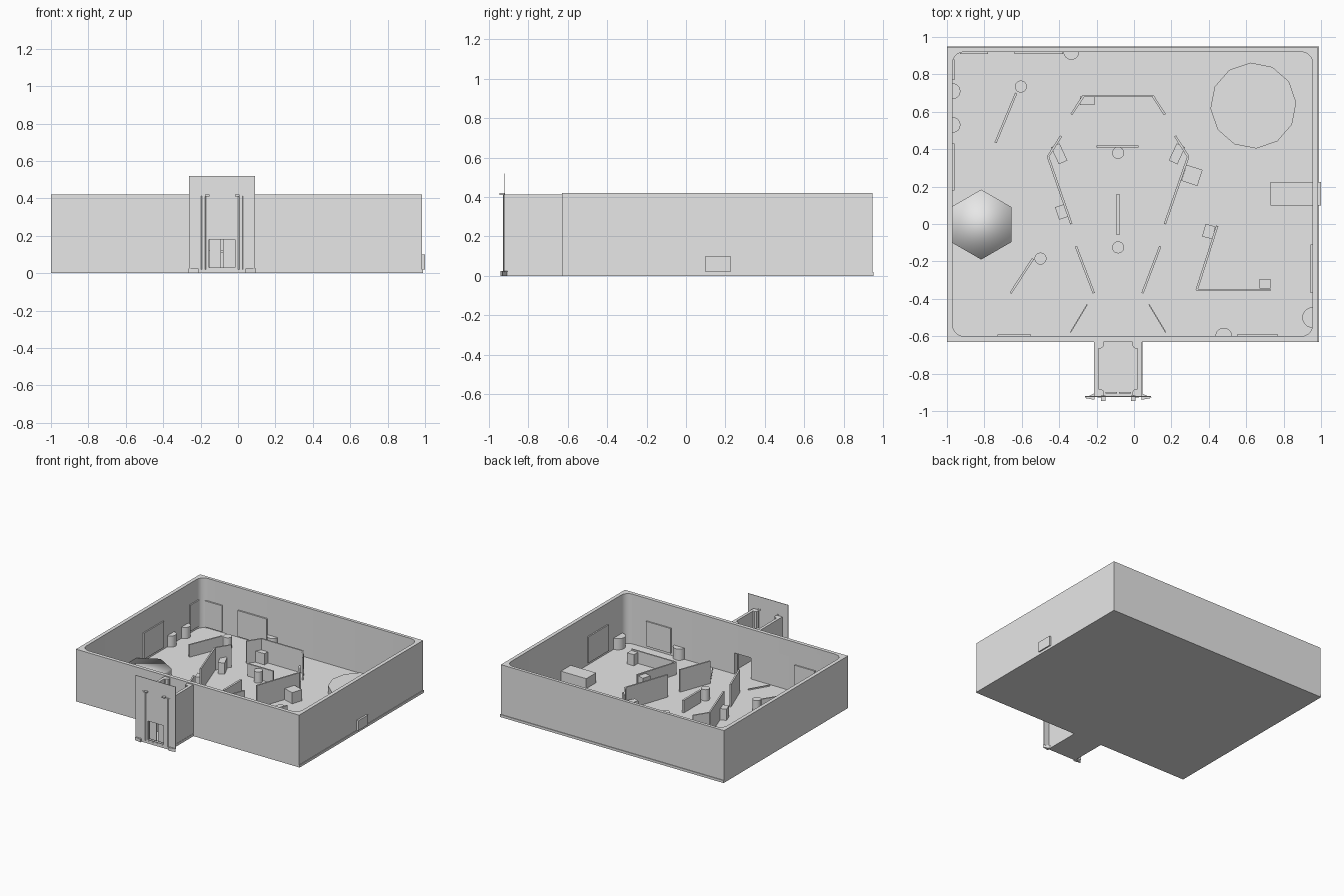
import bpy, bmesh, math
from mathutils import Vector, Matrix

cube = bpy.data.objects.get("Cube")
if cube:
    bpy.data.objects.remove(cube, do_unlink=True)

grey = bpy.data.materials.new("plain_grey")
grey.use_nodes = True
grey.diffuse_color = (0.8, 0.8, 0.8, 1)
grey.node_tree.nodes["Principled BSDF"].inputs["Base Color"].default_value = (0.8, 0.8, 0.8, 1)

FLOOR = 0.02
MID = -0.085            # centre line of the entrance and the middle display


def prism(name, outline, z0, z1):
    """Upright solid from a flat outline."""
    bm = bmesh.new()
    face = bm.faces.new([bm.verts.new((x, y, z0)) for x, y in outline])
    up = bmesh.ops.extrude_face_region(bm, geom=[face])
    for v in up["geom"]:
        if isinstance(v, bmesh.types.BMVert):
            v.co.z = z1
    bmesh.ops.recalc_face_normals(bm, faces=bm.faces)
    me = bpy.data.meshes.new(name)
    bm.to_mesh(me)
    bm.free()
    me.materials.append(grey)
    ob = bpy.data.objects.new(name, me)
    bpy.context.collection.objects.link(ob)
    return ob


def box(name, x0, x1, y0, y1, z0, z1):
    return prism(name, [(x0, y0), (x1, y0), (x1, y1), (x0, y1)], z0, z1)


def turned_box(name, x, y, w, d, angle, height):
    turn = Matrix.Rotation(math.radians(angle), 2)
    pts = [turn @ Vector((sx * w / 2, sy * d / 2)) for sx, sy in
           ((-1, -1), (1, -1), (1, 1), (-1, 1))]
    return prism(name, [(x + p.x, y + p.y) for p in pts], FLOOR, height)


def disc(name, x, y, r, sides, height, start=0, sweep=360):
    n = sides if sweep == 360 else sides + 1
    pts = [math.radians(start + sweep * i / sides) for i in range(n)]
    return prism(name, [(x + r * math.cos(a), y + r * math.sin(a)) for a in pts], FLOOR, height)


def panel(name, path, height, thick=0.012):
    """Thin standing boards along a path."""
    for a, b in zip(path, path[1:]):
        a, b = Vector(a), Vector(b)
        side = (b - a).normalized().orthogonal() * thick / 2
        prism(name, [a - side, b - side, b + side, a + side], FLOOR, height)


def rounded(x0, x1, y0, y1, r, steps=5):
    pts = []
    for i, (cx, cy) in enumerate(((x1 - r, y1 - r), (x0 + r, y1 - r),
                                  (x0 + r, y0 + r), (x1 - r, y0 + r))):
        for k in range(steps + 1):
            a = math.pi / 2 * (i + k / steps)
            pts.append((cx + r * math.cos(a), cy + r * math.sin(a)))
    return pts


def cut(ob, cutter):
    mod = ob.modifiers.new("opening", "BOOLEAN")
    mod.operation, mod.solver, mod.object = "DIFFERENCE", "EXACT", cutter
    bpy.context.view_layer.update()
    ev = ob.evaluated_get(bpy.context.evaluated_depsgraph_get())
    me = bpy.data.meshes.new_from_object(ev)
    ob.modifiers.clear()
    ob.data = me
    bpy.data.objects.remove(cutter, do_unlink=True)


# Hall: base slab and walls with a rounded inside and a doorway
box("base_slab", -1, 0.99, -0.63, 0.95, 0, FLOOR)
walls = box("outer_walls", -1, 0.985, -0.63, 0.945, FLOOR, 0.42)
cut(walls, prism("cutter", rounded(-0.97, 0.955, -0.6, 0.92, 0.06), FLOOR - 0.1, 0.6))
cut(walls, box("cutter", -0.16, -0.01, -0.7, -0.5, FLOOR - 0.01, 0.19))

# Entrance passage
box("passage_floor", -0.21, 0.045, -0.925, -0.63, 0, FLOOR)
for s in (-1, 1):
    a, b = sorted((MID + s * 0.105, MID + s * 0.128))
    box("passage_wall", a, b, -0.925, -0.63, FLOOR, 0.412)
    for y in (-0.905, -0.642):
        disc("passage_corner", MID + s * 0.1, y, 0.025, 10, 0.412)
    # Feet, lamps and door leaves beside the opening
    x = MID + s * 0.125
    prism("facade_foot", [(x, -0.94), (x, -0.905), (MID + s * 0.18, -0.93)], 0, 0.025)
    a, b = sorted((MID + s * 0.068, MID + s * 0.092))
    box("facade_lamp", a, b, -0.945, -0.918, 0.411, 0.421)
    a, b = sorted((MID + s * 0.006, MID + s * 0.068))
    box("door_leaf", a, b, -0.905, -0.899, 0.03, 0.18)

# Tall front board with its doorway
facade = box("facade_board", -0.263, 0.092, -0.924, -0.92, FLOOR, 0.52)
cut(facade, box("cutter", -0.155, -0.015, -1, -0.8, 0.03, 0.18))

# Middle display: tall boards mirrored about the entrance line
for s in (-1, 1):
    m = lambda *pts: [(MID + s * x, y) for x, y in pts]
    panel("tall_side_board", m((0.305, 0.47), (0.375, 0.36), (0.25, 0)), 0.2)
    panel("lower_side_board", m((0.225, -0.12), (0.13, -0.37)), 0.2)
    panel("tall_back_wing", m((0.25, 0.585), (0.185, 0.685)), 0.2)
    panel("entry_rail", m((0.255, -0.58), (0.165, -0.43)), 0.03, 0.006)
    turned_box("side_plinth", MID + s * 0.315, 0.375, 0.05, 0.1, -s * 25, 0.11)
panel("tall_back_board", [(-0.27, 0.685), (0.1, 0.685)], 0.2)

# Low boards
panel("low_board", [(-0.2, 0.415), (0.025, 0.415)], 0.12)
panel("low_board", [(MID, 0.16), (MID, -0.06)], 0.12, 0.016)
panel("low_board", [(-0.74, 0.435), (-0.63, 0.7)], 0.12)
panel("low_board", [(-0.66, -0.37), (-0.54, -0.185)], 0.12)
panel("low_corner_board", [(0.445, -0.01), (0.335, -0.353), (0.73, -0.353)], 0.12)

# Plinths
for x, y, w, d, angle in ((0.31, 0.26, 0.09, 0.09, -18), (-0.385, 0.065, 0.055, 0.07, 18),
                          (0.4, -0.04, 0.055, 0.07, -15), (0.7, -0.32, 0.06, 0.05, 0),
                          (-0.25, 0.66, 0.08, 0.045, 0)):
    turned_box("plinth", x, y, w, d, angle, 0.11)

# Round stands, free and against the walls
rounds = [disc("round_stand", x, y, 0.032, 20, 0.11) for x, y in
          ((-0.605, 0.735), (-0.5, -0.185), (MID, 0.38), (MID, -0.125))]
for x, y, r, start in ((0.955, -0.5, 0.055, 90), (0.48, -0.6, 0.045, 0), (-0.335, 0.92, 0.042, 180),
                       (-0.97, 0.71, 0.042, -90), (-0.97, 0.53, 0.042, -90)):
    rounds.append(disc("half_round_stand", x, y, r, 12, 0.11, start, 180))

# Large platforms and the side counter
disc("round_platform", 0.638, 0.633, 0.23, 12, 0.08, 4)
hexagon = disc("hexagon_platform", -0.817, -0.003, 0.187, 6, 0.08, 30)
for p in hexagon.data.polygons:
    p.use_smooth = True
box("side_counter", 0.73, 1, 0.1, 0.225, FLOOR, 0.1)

# Boards hung on the walls
for x0, x1 in ((-0.64, -0.38), (-0.93, -0.78)):
    box("back_wall_board", x0, x1, 0.908, 0.92, 0.03, 0.24)
for y0, y1 in ((0.18, 0.43), (0.77, 0.88)):
    box("right_wall_board", -0.97, -0.96, y0, y1, 0.04, 0.25)
box("left_wall_board", 0.945, 0.955, -0.37, -0.11, 0.04, 0.25)
for x0, x1 in ((0.55, 0.77), (-0.73, -0.55)):
    box("front_wall_board", x0, x1, -0.6, -0.59, 0.04, 0.24)

# Smooth sides on the round stands and the walls
bpy.ops.object.select_all(action="DESELECT")
for ob in rounds + [walls]:
    ob.select_set(True)
bpy.context.view_layer.objects.active = walls
bpy.ops.object.shade_smooth_by_angle(angle=math.radians(35))
